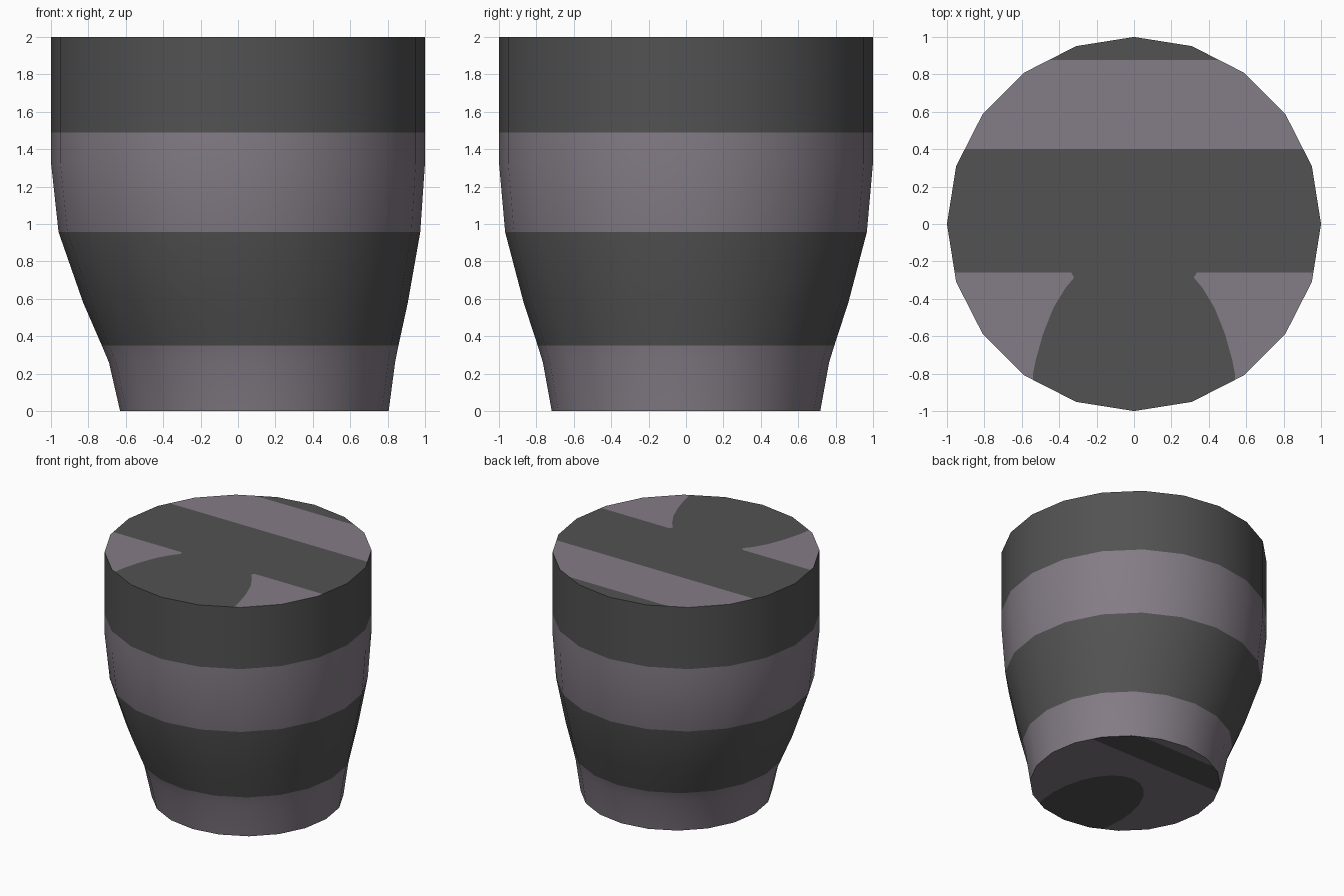
import bpy, bmesh, math
from mathutils import Vector

if "Cube" in bpy.data.objects:
    bpy.data.objects.remove(bpy.data.objects["Cube"])

SIDES = 20


def make_mat(name, hexes):
    m = bpy.data.materials.new(name)
    lin = [((c / 255 + 0.055) / 1.055) ** 2.4 for c in hexes]
    m.diffuse_color = (*lin, 1)
    m.use_nodes = True
    m.node_tree.nodes["Principled BSDF"].inputs["Base Color"].default_value = m.diffuse_color
    return m


light = make_mat("warm grey", (132, 124, 134))
dark = make_mat("charcoal", (82, 82, 82))

# z, radius, x offset of the leaning rounded profile (with stripe edges)
RINGS = [(0, .718, .0875), (.26, .765, .075), (.35, .793, .065), (.58, .868, .04),
         (.957, .967, .0075), (1.33, 1, 0), (1.49, 1, 0), (2, 1, 0)]


def ring(bm, z, r, cx):
    return [bm.verts.new((cx + r * math.cos(a), r * math.sin(a), z))
            for a in (2 * math.pi * i / SIDES for i in range(SIDES))]


def finish(bm, name):
    me = bpy.data.meshes.new(name)
    bm.to_mesh(me)
    bm.free()
    me.materials.append(light)
    me.materials.append(dark)
    ob = bpy.data.objects.new(name, me)
    bpy.context.collection.objects.link(ob)
    return ob


# striped wall
bm = bmesh.new()
loops = [ring(bm, *r) for r in RINGS]
for lo, hi in zip(loops, loops[1:]):
    z = (lo[0].co.z + hi[0].co.z) / 2
    for i in range(SIDES):
        j = (i + 1) % SIDES
        f = bm.faces.new((lo[i], lo[j], hi[j], hi[i]))
        f.smooth = True
        f.material_index = int(.35 < z < .957 or z > 1.49)
finish(bm, "striped_wall")


def inside(p, poly):
    hit = False
    for a, b in zip(poly, poly[1:] + poly[:1]):
        if (a[1] > p.y) != (b[1] > p.y):
            if p.x < a[0] + (p.y - a[1]) / (b[1] - a[1]) * (b[0] - a[0]):
                hit = not hit
    return hit


def cap(name, spec, up, bands, poly, limit):
    """Flat disc cut along stripe lines and, below limit, along a painted arch."""
    bm = bmesh.new()
    vs = ring(bm, *spec)
    bm.faces.new(vs if up else vs[::-1])

    def cut(p, n, faces):
        geom = set(faces)
        for f in faces:
            geom.update(f.edges)
            geom.update(f.verts)
        bmesh.ops.bisect_plane(bm, geom=list(geom), dist=1e-5, plane_co=p, plane_no=n)

    for y in [limit] + [v for b in bands for v in b]:
        if abs(y) < 1:
            cut((0, y, 0), (0, 1, 0), bm.faces[:])
    for a, b in zip(poly, poly[1:]):
        low = [f for f in bm.faces if f.calc_center_median().y < limit]
        cut((a[0], a[1], 0), (b[1] - a[1], a[0] - b[0], 0), low)
    for f in bm.faces:
        c = f.calc_center_median()
        f.material_index = int(any(lo < c.y < hi for lo, hi in bands) or inside(c, poly))
    finish(bm, name)


# top: two stripes and a flared arch below the middle one
half = [(.335, -.26), (.32, -.287), (.365, -.34), (.43, -.447), (.487, -.59),
        (.525, -.726), (.54, -.8), (.54, -1.1)]
arch = half + [(-x, y) for x, y in reversed(half)]
cap("top_disc", RINGS[-1], True, [(.877, 2), (-.26, .4)], arch, -.26)

# underside: one stripe and a rounded arch
oval = [(.085 + .33 * math.cos(a), -.45 + .54 * math.sin(a))
        for a in (2 * math.pi * i / 24 for i in range(24))]
oval.append(oval[0])
cap("bottom_disc", RINGS[0], False, [(.35, .62)], oval, .2)
